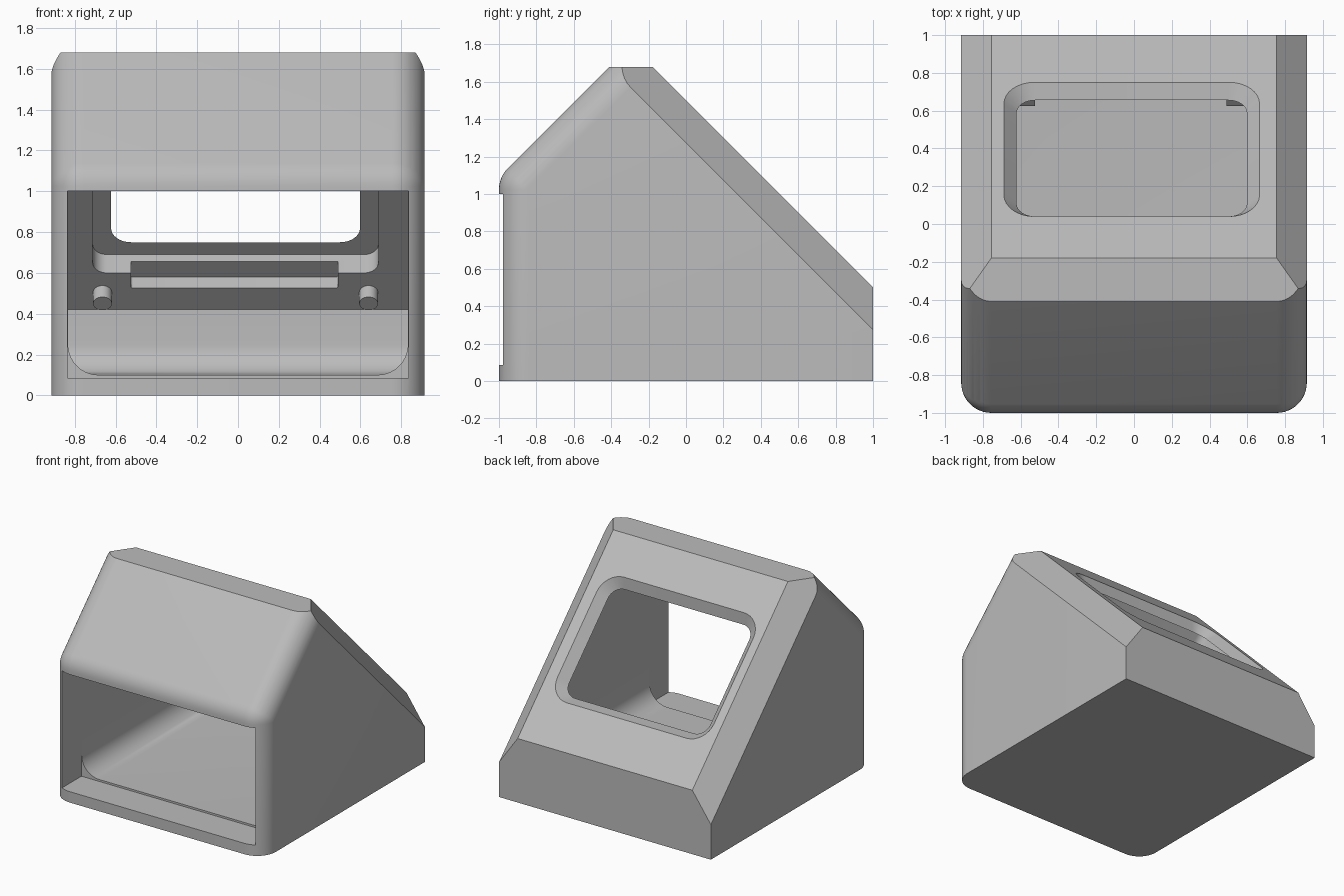
import bpy, bmesh
from math import sin, cos, pi, radians, sqrt
from mathutils import Vector, Matrix

cube = bpy.data.objects.get("Cube")
if cube:
    bpy.data.objects.remove(cube, do_unlink=True)

grey = bpy.data.materials.new("plain_grey")
grey.use_nodes = True
grey.diffuse_color = (0.5, 0.5, 0.5, 1)
grey.node_tree.nodes["Principled BSDF"].inputs["Base Color"].default_value = (0.5, 0.5, 0.5, 1)

WIDE = 0.915      # half width of the case
R = 0.16          # outer edge radius
INNER = 0.833     # half width of the cavity
H = sqrt(0.5)

# Frame on the sloping back: x across, y up the slope, z outward
SLOPE = Matrix(((1, 0, 0, -0.012), (0, -H, H, 0.395), (0, H, H, 1.105), (0, 0, 0, 1)))


def finish(bm, name):
    bmesh.ops.recalc_face_normals(bm, faces=bm.faces)
    mesh = bpy.data.meshes.new(name)
    bm.to_mesh(mesh)
    bm.free()
    mesh.materials.append(grey)
    obj = bpy.data.objects.new(name, mesh)
    bpy.context.collection.objects.link(obj)
    return obj


def hull(bm):
    out = bmesh.ops.convex_hull(bm, input=bm.verts)
    junk = {g for g in out["geom_interior"] + out["geom_unused"]
            if isinstance(g, bmesh.types.BMVert)}
    bmesh.ops.delete(bm, geom=list(junk), context="VERTS")
    bmesh.ops.dissolve_limit(bm, angle_limit=radians(0.1), verts=bm.verts, edges=bm.edges)


def slice_off(bm, point, normal):
    geom = bm.verts[:] + bm.edges[:] + bm.faces[:]
    bmesh.ops.bisect_plane(bm, geom=geom, plane_co=point, plane_no=normal, clear_outer=True)
    rim = [e for e in bm.edges if e.is_boundary]
    if rim:
        bmesh.ops.edgeloop_fill(bm, edges=rim)


def rounded_prism(name, levels, offset=(0, 0)):
    """Rounded rectangles stacked along the slope normal."""
    bm = bmesh.new()
    for depth, w, h, r in levels:
        for sx, sy, start in ((1, 1, 0), (-1, 1, 1), (-1, -1, 2), (1, -1, 3)):
            for i in range(9):
                a = (start + i / 8) * pi / 2
                x = sx * (w - r) + r * cos(a) + offset[0]
                y = sy * (h - r) + r * sin(a) + offset[1]
                bm.verts.new(SLOPE @ Vector((x, y, depth)))
    hull(bm)
    return finish(bm, name)


def box(name, low, high):
    bm = bmesh.new()
    bmesh.ops.create_cube(bm, size=1)
    low, high = Vector(low), Vector(high)
    for v in bm.verts:
        v.co = (low + high) / 2 + v.co * (high - low)
    return finish(bm, name)


# Outer case: rounded front hull trimmed by flat planes
bm = bmesh.new()
for side in (-1, 1):
    for y, z in ((-0.84, -0.5), (-0.84, 1.024), (0.16, 2.024)):
        bmesh.ops.create_uvsphere(bm, u_segments=48, v_segments=24, radius=R,
                                  matrix=Matrix.Translation((side * (WIDE - R), y, z)))
    for z in (-0.5, 2.3):
        bm.verts.new((side * WIDE, 1, z))
hull(bm)
slice_off(bm, (0, 0, 0), (0, 0, -1))
slice_off(bm, (0, 0, 1.68), (0, 0, 1))
slice_off(bm, (0, 1, 0.5), (0, H, H))
for side in (-1, 1):
    slice_off(bm, (side * (WIDE - R), 1, 0.5), (side, H, H))
case = finish(bm, "case")

# Cavity: extruded side profile with rounded floor edges
profile = [(-0.75, 0.1), (0.805, 0.1), (0.805, 0.42), (-0.265, 1.49), (-0.33, 1.49), (-0.75, 1.07)]
bm = bmesh.new()
base = bm.faces.new([bm.verts.new((-INNER, y, z)) for y, z in profile])
moved = bmesh.ops.extrude_face_region(bm, geom=[base])["geom"]
bmesh.ops.translate(bm, vec=(2 * INNER, 0, 0),
                    verts=[g for g in moved if isinstance(g, bmesh.types.BMVert)])
floor = [e for e in bm.edges if all(v.co.z < 0.11 for v in e.verts)
         and any(v.co.y > 0 for v in e.verts)]
bmesh.ops.bevel(bm, geom=floor, offset=0.15, segments=10, profile=0.5, affect="EDGES")
cavity = finish(bm, "cavity_cutter")

# Front opening, bevelled window, display pocket and cable notch
cutters = [
    cavity,
    box("opening_cutter", (-0.835, -1.2, 0.085), (0.835, -0.74, 1.0)),
    rounded_prism("window_cutter", [(0.02, 0.697, 0.522, 0.18), (-0.075, 0.602, 0.427, 0.09)]),
    rounded_prism("pocket_cutter", [(-0.067, 0.7, 0.52, 0.07), (-0.24, 0.7, 0.52, 0.07)]),
    rounded_prism("notch_cutter", [(-0.117, 0.507, 0.1, 0.01), (-0.23, 0.507, 0.1, 0.01)],
                  (-0.006, -0.526)),
]
bpy.context.view_layer.objects.active = case
for cutter in cutters:
    mod = case.modifiers.new("cut", "BOOLEAN")
    mod.operation = "DIFFERENCE"
    mod.solver = "EXACT"
    mod.object = cutter
    bpy.ops.object.modifier_apply(modifier=mod.name)
    bpy.data.objects.remove(cutter, do_unlink=True)

# Screw posts on the inside of the sloping wall
parts = [case]
for sx, side in ((-1, "right"), (1, "left")):
    for sy, level in ((-1, "lower"), (1, "upper")):
        bm = bmesh.new()
        bmesh.ops.create_cone(bm, cap_ends=True, segments=32, radius1=0.046, radius2=0.046,
                              depth=0.09,
                              matrix=SLOPE @ Matrix.Translation((sx * 0.652, sy * 0.654, -0.228)))
        parts.append(finish(bm, f"{level}_{side}_post"))

# Smooth the rounded edges, keep the others crisp
for obj in parts:
    bpy.ops.object.select_all(action="DESELECT")
    obj.select_set(True)
    bpy.context.view_layer.objects.active = obj
    bpy.ops.object.shade_smooth_by_angle(angle=radians(25))
